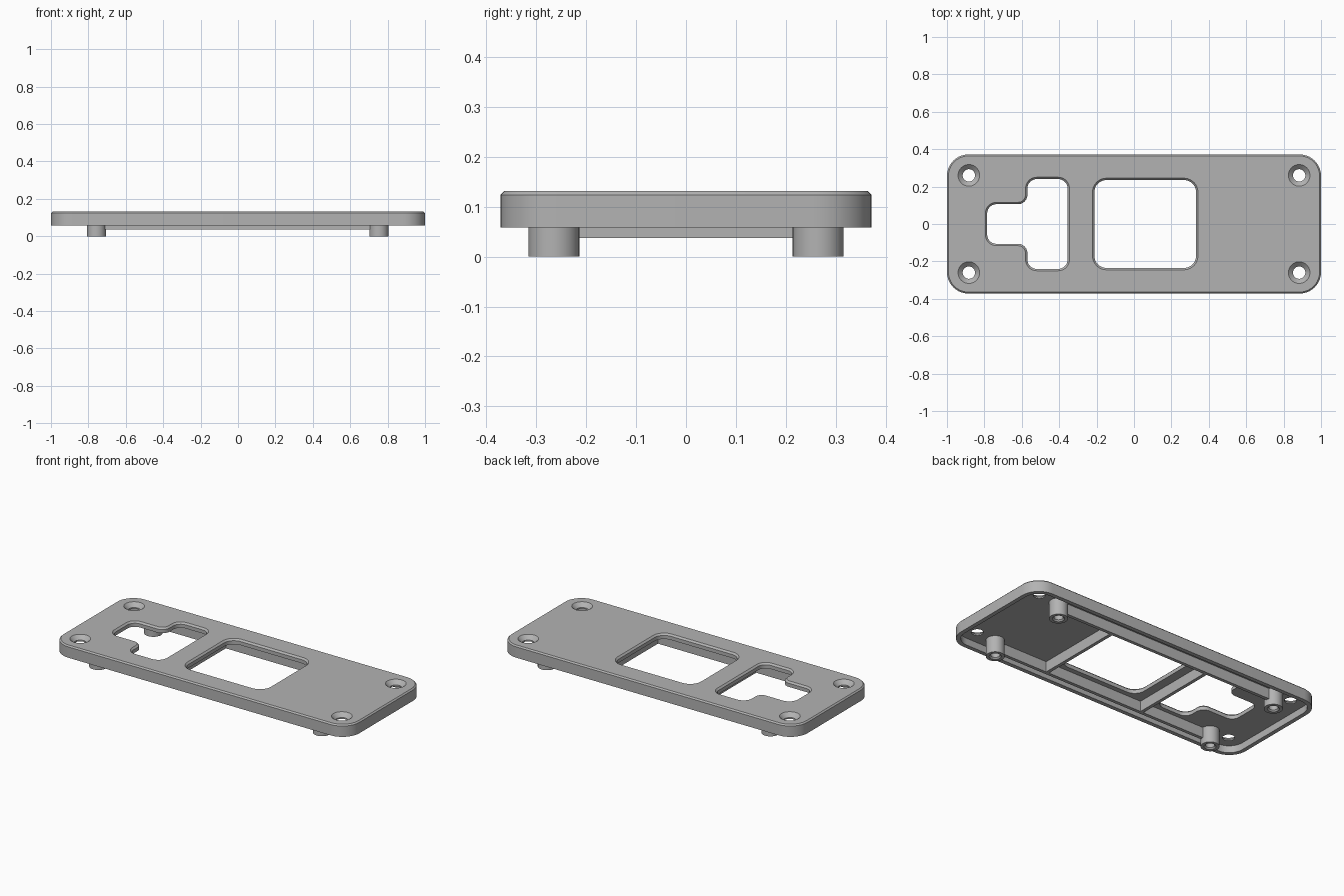
import bpy, bmesh, math
from mathutils import Vector

cube = bpy.data.objects.get("Cube")
if cube:
    bpy.data.objects.remove(cube, do_unlink=True)

gray = bpy.data.materials.new("matte_gray")
gray.use_nodes = True
gray.diffuse_color = (0.45, 0.45, 0.45, 1)
gray.node_tree.nodes["Principled BSDF"].inputs["Base Color"].default_value = (0.45, 0.45, 0.45, 1)


def fillet(corners, r, steps=10):
    """Round every square corner of a counter-clockwise outline."""
    pts = []
    for i, c in enumerate(corners):
        p = Vector(c)
        a = (Vector(corners[i - 1]) - p).normalized()
        b = (Vector(corners[(i + 1) % len(corners)]) - p).normalized()
        for k in range(steps + 1):
            t = math.pi / 2 * k / steps
            pts.append(p + r * (a + b) - r * (b * math.cos(t) + a * math.sin(t)))
    return pts


def rect(x0, x1, y0, y1):
    return [(x0, y0), (x1, y0), (x1, y1), (x0, y1)]


def circle(x, y, r, n=40):
    return [Vector((x + r * math.cos(math.tau * k / n), y + r * math.sin(math.tau * k / n)))
            for k in range(n)]


def loft(name, outline, layers):
    """Skin an outline through (offset, height) layers and cap both ends."""
    pts = [Vector(p) for p in outline]
    n = len(pts)
    normals = []
    for i, p in enumerate(pts):
        e = (p - pts[i - 1]).normalized()
        f = (pts[(i + 1) % n] - p).normalized()
        t = e + f
        normals.append(Vector((t.y, -t.x)) / (1 + e.dot(f)))
    bm = bmesh.new()
    rings = [[bm.verts.new((*(p + m * d), z)) for p, m in zip(pts, normals)] for d, z in layers]
    for low, high in zip(rings, rings[1:]):
        for i in range(n):
            j = (i + 1) % n
            bm.faces.new((low[i], low[j], high[j], high[i]))
    bm.faces.new(rings[0][::-1])
    bm.faces.new(rings[-1])
    bmesh.ops.recalc_face_normals(bm, faces=bm.faces)
    mesh = bpy.data.meshes.new(name)
    bm.to_mesh(mesh)
    bm.free()
    mesh.materials.append(gray)
    obj = bpy.data.objects.new(name, mesh)
    bpy.context.collection.objects.link(obj)
    return obj


def activate(obj):
    bpy.ops.object.select_all(action="DESELECT")
    obj.select_set(True)
    bpy.context.view_layer.objects.active = obj


# Hollow plate with a chamfered top edge
TOP, CEIL, RIM = 0.132, 0.1, 0.058
plate = loft("cover_plate", fillet(rect(-1, 1, -0.372, 0.372), 0.115),
             [(-0.025, CEIL), (-0.025, RIM), (0, RIM), (0, TOP - 0.008), (-0.008, TOP)])

# Window, T-shaped opening and countersunk screw holes
edge = [(0, 0.02), (0, TOP - 0.01), (0.02, TOP + 0.01)]
tee = [(-0.785, -0.106), (-0.57, -0.106), (-0.57, -0.24), (-0.355, -0.24),
       (-0.355, 0.24), (-0.57, 0.24), (-0.57, 0.106), (-0.785, 0.106)]
cutters = [loft("window_cutter", fillet(rect(-0.212, 0.332, -0.235, 0.235), 0.065), edge),
           loft("tee_cutter", fillet(tee, 0.05), edge)]
for sx in (-1, 1):
    for sy in (-1, 1):
        cutters.append(loft("screw_cutter", circle(sx * 0.883, sy * 0.26, 0.033),
                            [(0, 0.02), (0, TOP - 0.024), (0.035, TOP + 0.01)]))
for cutter in cutters:
    cutter.hide_render = True
    mod = plate.modifiers.new("opening", "BOOLEAN")
    mod.operation = "DIFFERENCE"
    mod.solver = "EXACT"
    mod.object = cutter
    activate(plate)
    bpy.ops.object.modifier_apply(modifier=mod.name)
for cutter in cutters:
    bpy.data.objects.remove(cutter, do_unlink=True)
parts = [plate]

# Mounting posts with blind, chamfered screw holes
for sx, side in ((-1, "right"), (1, "left")):
    for sy, end in ((-1, "front"), (1, "back")):
        parts.append(loft(f"{end}_{side}_post", circle(sx * 0.755 - 0.002, sy * 0.265, 0.051),
                          [(-0.026, 0.08), (-0.026, 0.008), (-0.018, 0), (0, 0), (0, 0.11)]))

# Stiffening ribs beneath the plate
depth = [(0, 0.037), (0, 0.11)]
for sy, end in ((-1, "front"), (1, "back")):
    y = sy * 0.275
    parts.append(loft(f"{end}_long_rib", rect(-0.73, 0.73, y - 0.01, y + 0.01), depth))
for x, side in ((-0.278, "right"), (0.385, "left")):
    parts.append(loft(f"{side}_cross_rib", rect(x - 0.01, x + 0.01, -0.27, 0.27), depth))

for part in parts:
    activate(part)
    bpy.ops.object.shade_smooth_by_angle(angle=math.radians(30))
